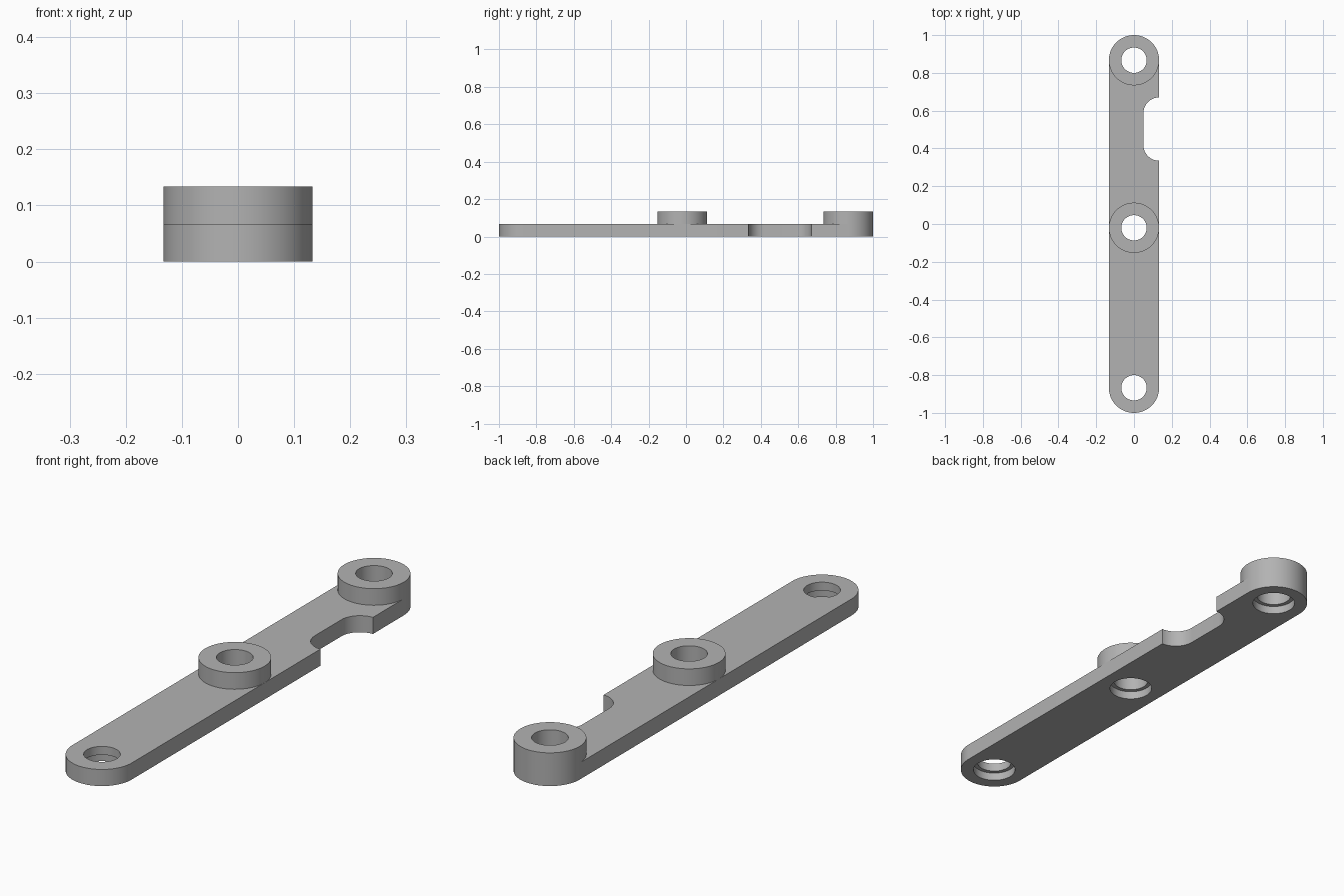
import bpy, bmesh, math

cube = bpy.data.objects.get("Cube")
if cube:
    bpy.data.objects.remove(cube, do_unlink=True)

R, HOLE, BORE = 0.133, 0.067, 0.083        # end, hole and counterbore radii
THICK, TOP, STEP = 0.067, 0.134, 0.033     # plate top, boss top, counterbore depth
BACK, MID, FRONT = 0.867, -0.02, -0.867    # hole positions along y
SEGS = 64

grey = bpy.data.materials.new("mid grey")
grey.use_nodes = True
colour = (0.45, 0.45, 0.45, 1)
grey.diffuse_color = colour
grey.node_tree.nodes["Principled BSDF"].inputs["Base Color"].default_value = colour


def make_object(name, bm):
    bmesh.ops.recalc_face_normals(bm, faces=bm.faces)
    mesh = bpy.data.meshes.new(name)
    bm.to_mesh(mesh)
    bm.free()
    obj = bpy.data.objects.new(name, mesh)
    bpy.context.collection.objects.link(obj)
    mesh.materials.append(grey)
    return obj


def smooth(obj):
    bpy.ops.object.select_all(action="DESELECT")
    obj.select_set(True)
    bpy.context.view_layer.objects.active = obj
    bpy.ops.object.shade_smooth_by_angle(angle=math.radians(30))


def arc(cx, cy, r, start, end, n):
    angles = [math.radians(start + (end - start) * i / n) for i in range(n + 1)]
    return [(cx + r * math.cos(a), cy + r * math.sin(a)) for a in angles]


def lathe(name, y, profile, closed=True):
    """Turn a radius/height profile about a vertical axis at y."""
    bm = bmesh.new()
    rings = []
    for r, z in profile:
        rings.append([bm.verts.new((px, py, z))
                      for px, py in arc(0, y, r, 0, 360, SEGS)[:-1]])
    for a, b in zip(rings, rings[1:]):
        for i in range(SEGS):
            j = (i + 1) % SEGS
            bm.faces.new((a[i], a[j], b[j], b[i]))
    if closed:
        bm.faces.new(rings[0])
        bm.faces.new(rings[-1])
    return make_object(name, bm)


# Flat bar with round ends and a round-cornered notch in its left edge
outline = (arc(0, FRONT, R, 180, 360, SEGS // 2)
           + arc(R, 0.335 + BORE, BORE, 270, 180, 16)
           + arc(R, 0.67 - BORE, BORE, 180, 90, 16)
           + arc(0, BACK, R, 0, 180, SEGS // 2))
bm = bmesh.new()
base = bm.faces.new([bm.verts.new((x, y, 0)) for x, y in outline])
extruded = bmesh.ops.extrude_face_region(bm, geom=[base])["geom"]
bmesh.ops.translate(bm, vec=(0, 0, THICK),
                    verts=[v for v in extruded if isinstance(v, bmesh.types.BMVert)])
bar = make_object("bar", bm)

# Stepped holes, wider on the underside
step_profile = [(BORE, -0.05), (BORE, STEP), (HOLE, STEP), (HOLE, 0.2)]
for y in (BACK, MID, FRONT):
    cutter = lathe("hole_cutter", y, step_profile)
    cutter.hide_render = True
    mod = bar.modifiers.new("hole", "BOOLEAN")
    mod.operation = "DIFFERENCE"
    mod.solver = "EXACT"
    mod.object = cutter
    bpy.context.view_layer.objects.active = bar
    bpy.ops.object.modifier_apply(modifier=mod.name)
    bpy.data.objects.remove(cutter, do_unlink=True)
smooth(bar)

# Raised rings around the back and middle holes
ring_profile = [(HOLE, THICK), (HOLE, TOP), (R, TOP), (R, THICK)]
for name, y in (("back_boss", BACK), ("middle_boss", MID)):
    smooth(lathe(name, y, ring_profile, closed=False))
